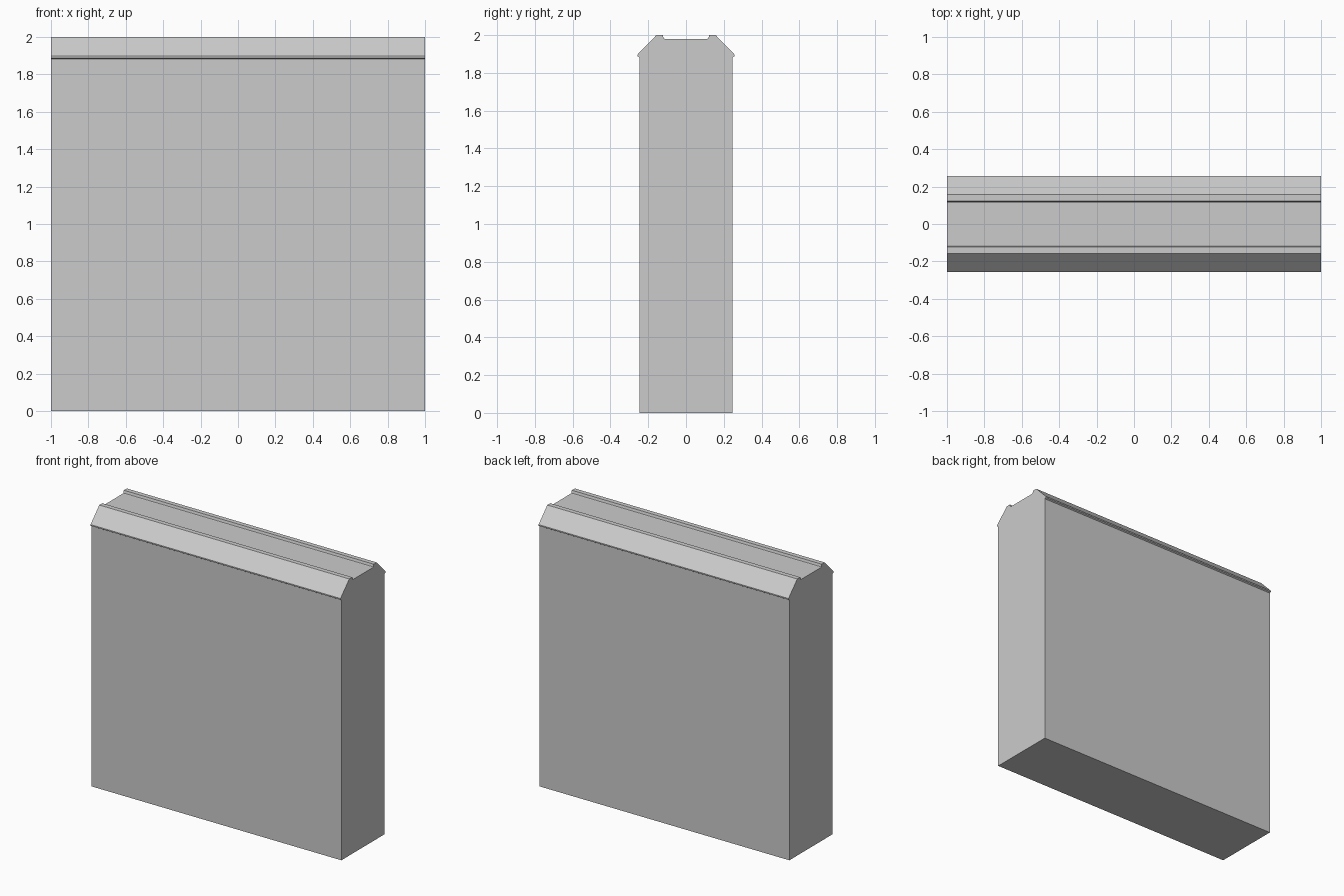
import bpy, bmesh

if "Cube" in bpy.data.objects:
    bpy.data.objects.remove(bpy.data.objects["Cube"])

# Half cross-section (y, z) of the wall, from the foot up to the coping groove
half = [(0.247, 0.0), (0.247, 1.882), (0.257, 1.888), (0.257, 1.897),
        (0.157, 2.0), (0.123, 2.0), (0.118, 1.982), (0.112, 1.98)]
profile = half + [(-y, z) for y, z in reversed(half)]

# Extrude the mirrored section along x
bm = bmesh.new()
face = bm.faces.new([bm.verts.new((-1, y, z)) for y, z in profile])
ext = bmesh.ops.extrude_face_region(bm, geom=[face], use_keep_orig=True)
verts = [v for v in ext["geom"] if isinstance(v, bmesh.types.BMVert)]
bmesh.ops.translate(bm, verts=verts, vec=(2, 0, 0))
bmesh.ops.recalc_face_normals(bm, faces=bm.faces[:])

mesh = bpy.data.meshes.new("wall_segment")
bm.to_mesh(mesh)
bm.free()
wall = bpy.data.objects.new("wall_segment", mesh)
bpy.context.collection.objects.link(wall)
